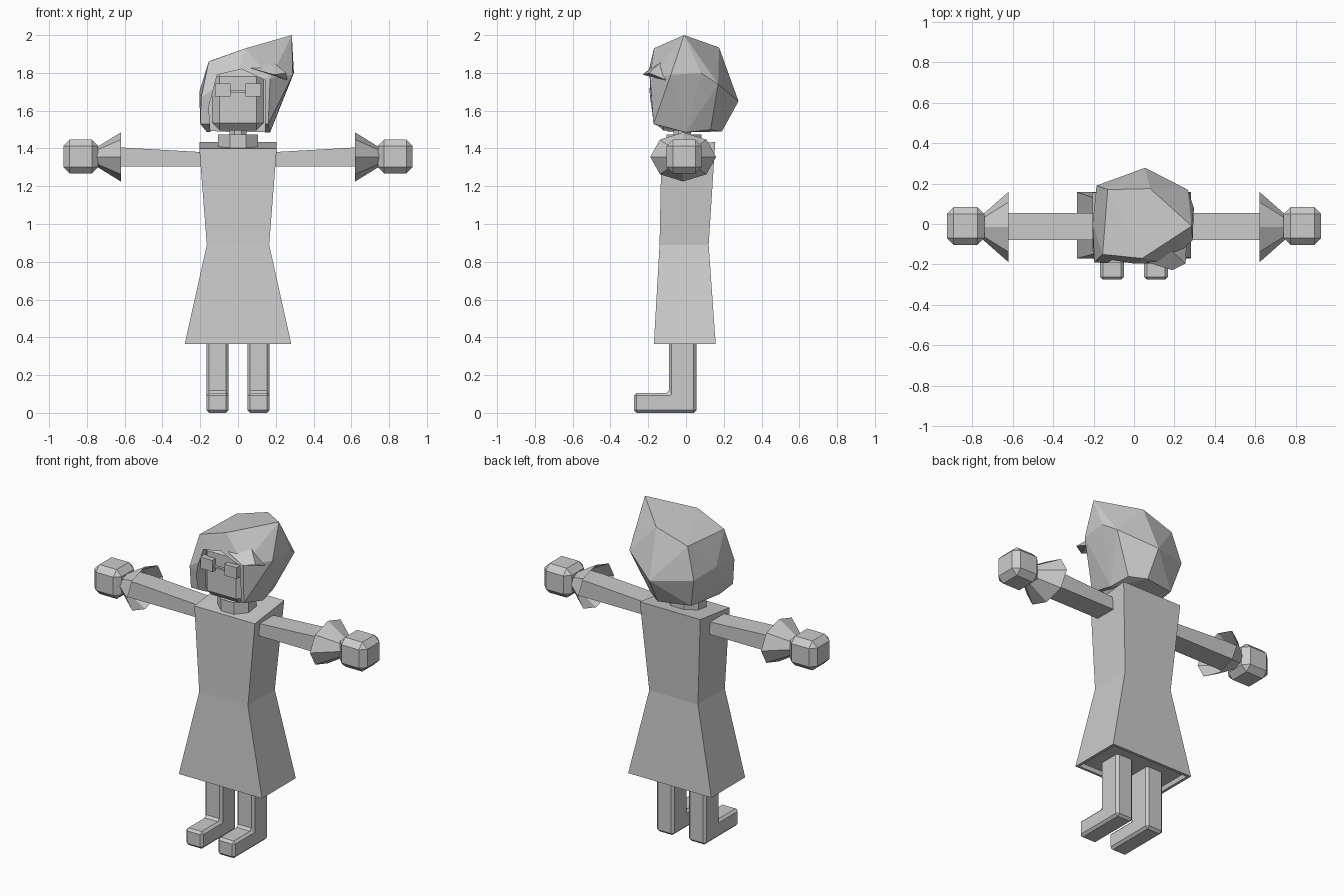
import bpy, bmesh, math
from mathutils import Vector

if "Cube" in bpy.data.objects:
    bpy.data.objects.remove(bpy.data.objects["Cube"], do_unlink=True)

GREY = (0.6, 0.6, 0.6, 1)
mat = bpy.data.materials.new("plain_grey")
mat.use_nodes = True
mat.diffuse_color = GREY
mat.node_tree.nodes["Principled BSDF"].inputs["Base Color"].default_value = GREY


def finish(name, bm):
    bmesh.ops.recalc_face_normals(bm, faces=bm.faces)
    me = bpy.data.meshes.new(name)
    bm.to_mesh(me)
    bm.free()
    me.materials.append(mat)
    ob = bpy.data.objects.new(name, me)
    bpy.context.scene.collection.objects.link(ob)
    return ob


def loft(name, rings, caps=True):
    """Skin a list of equally sized rings of points."""
    bm = bmesh.new()
    loops = [[bm.verts.new(p) for p in r] for r in rings]
    n = len(loops[0])
    for a, b in zip(loops, loops[1:]):
        for i in range(n):
            j = (i + 1) % n
            bm.faces.new((a[i], a[j], b[j], b[i]))
    if caps:
        bm.faces.new(loops[0])
        bm.faces.new(loops[-1])
    return finish(name, bm)


def rect_z(z, x, y0, y1):
    return [(-x, y0, z), (x, y0, z), (x, y1, z), (-x, y1, z)]


def bevel(ob, width):
    m = ob.modifiers.new("chamfer", "BEVEL")
    m.width = width
    m.segments = 1
    return ob


def box(name, lo, hi, chamfer=0):
    (x0, y0, z0), (x1, y1, z1) = lo, hi
    ring = lambda z: [(x0, y0, z), (x1, y0, z), (x1, y1, z), (x0, y1, z)]
    ob = loft(name, [ring(z0), ring(z1)])
    return bevel(ob, chamfer) if chamfer else ob


def prism(name, profile, axis, a, b):
    """Extrude a 2D profile along x or y."""
    place = (lambda t, p: (t, p[0], p[1])) if axis == "x" else (lambda t, p: (p[0], t, p[1]))
    return loft(name, [[place(t, p) for p in profile] for t in (a, b)])


def hull(name, points):
    bm = bmesh.new()
    verts = [bm.verts.new(p) for p in points]
    bmesh.ops.convex_hull(bm, input=verts)
    bmesh.ops.delete(bm, geom=[v for v in bm.verts if not v.link_faces], context="VERTS")
    return finish(name, bm)


# Dress: flared skirt, narrow waist, sloping shoulders, recessed underside
shoulders = [(-0.205, -0.13, 1.4), (0.205, -0.13, 1.4), (0.205, 0.155, 1.435), (-0.205, 0.155, 1.435)]
loft("dress", [rect_z(0.39, 0.258, -0.15, 0.135), rect_z(0.365, 0.265, -0.155, 0.14),
               rect_z(0.365, 0.282, -0.17, 0.157), rect_z(0.89, 0.165, -0.14, 0.12), shoulders])

# Collar and neck
def octagon_z(z, rx, ry, cy):
    return [(rx * math.cos(a), cy + ry * math.sin(a), z)
            for a in (math.pi / 8 + i * math.pi / 4 for i in range(8))]

loft("collar", [octagon_z(1.39, 0.114, 0.1, -0.01), octagon_z(1.475, 0.114, 0.1, -0.01)])
loft("neck", [octagon_z(1.45, 0.05, 0.05, -0.02), octagon_z(1.56, 0.05, 0.05, -0.02)])

# Limbs, once per side
leg_profile = [(0.055, 0), (0.055, 0.6), (-0.09, 0.6), (-0.09, 0.105), (-0.275, 0.105), (-0.275, 0)]
for side, s in (("left", 1), ("right", -1)):
    bevel(prism(side + "_leg", leg_profile, "x", s * 0.05, s * 0.167), 0.014)

    def arm_ring(x, top):
        return [(s * x, -0.08, 1.305), (s * x, 0.055, 1.305), (s * x, 0.055, top), (s * x, -0.08, top)]

    loft(side + "_arm", [arm_ring(0.18, 1.38), arm_ring(0.62, 1.405), arm_ring(0.7, 1.405)])

    def cuff_ring(x, r, rz):
        return [(s * x, -0.015 + r * math.cos(i * math.pi / 4), 1.355 + rz * math.sin(i * math.pi / 4))
                for i in range(8)]

    loft(side + "_cuff", [cuff_ring(0.62, 0.174, 0.13), cuff_ring(0.75, 0.06, 0.05)], caps=False)
    xs = sorted((s * 0.74, s * 0.925))
    box(side + "_hand", (xs[0], -0.103, 1.267), (xs[1], 0.083, 1.447), 0.034)

# Head with chamfered edges
box("head", (-0.137, -0.16, 1.495), (0.137, 0.1, 1.82), 0.04)

# Glasses
for side, s in (("left", 1), ("right", -1)):
    xs = sorted((s * 0.04, s * 0.122))
    box(side + "_lens", (xs[0], -0.19, 1.675), (xs[1], -0.15, 1.745))
box("glasses_bridge", (-0.04, -0.18, 1.697), (0.04, -0.165, 1.707))

# Hair: faceted mass with a swept-up tip, opened at the front for the face
hair = hull("hair", [
    (0.285, -0.01, 2.0), (0.08, 0.175, 1.935), (0.04, -0.17, 1.93),
    (-0.13, 0.17, 1.87), (-0.155, -0.15, 1.86), (-0.205, 0.0, 1.7), (-0.195, -0.19, 1.67),
    (-0.185, 0.19, 1.68), (0.055, 0.278, 1.65), (0.265, 0.17, 1.74), (0.296, 0.08, 1.8),
    (0.29, -0.08, 1.79), (0.17, -0.19, 1.77), (0.0, -0.2, 1.8),
    (-0.14, 0.15, 1.5), (0.06, 0.19, 1.49), (0.15, 0.13, 1.5), (0.17, 0.0, 1.485),
    (0.16, -0.172, 1.53), (-0.2, -0.17, 1.53), (-0.165, -0.09, 1.487)])
opening = prism("face_opening_cutter", [(-0.14, 1.4), (0.14, 1.4), (0.145, 1.6), (0.145, 1.76),
                                        (0.02, 1.82), (-0.11, 1.79), (-0.155, 1.62)], "y", -0.4, 0.03)
opening.hide_render = True
opening.hide_set(True)
cut = hair.modifiers.new("face_opening", "BOOLEAN")
cut.operation = "DIFFERENCE"
cut.solver = "EXACT"
cut.object = opening

# Flicked fringe over the brow
hull("fringe", [(0.19, -0.228, 1.79), (0.255, -0.195, 1.8), (0.05, -0.185, 1.83),
                (0.17, -0.12, 1.87), (0.26, -0.1, 1.76)])
